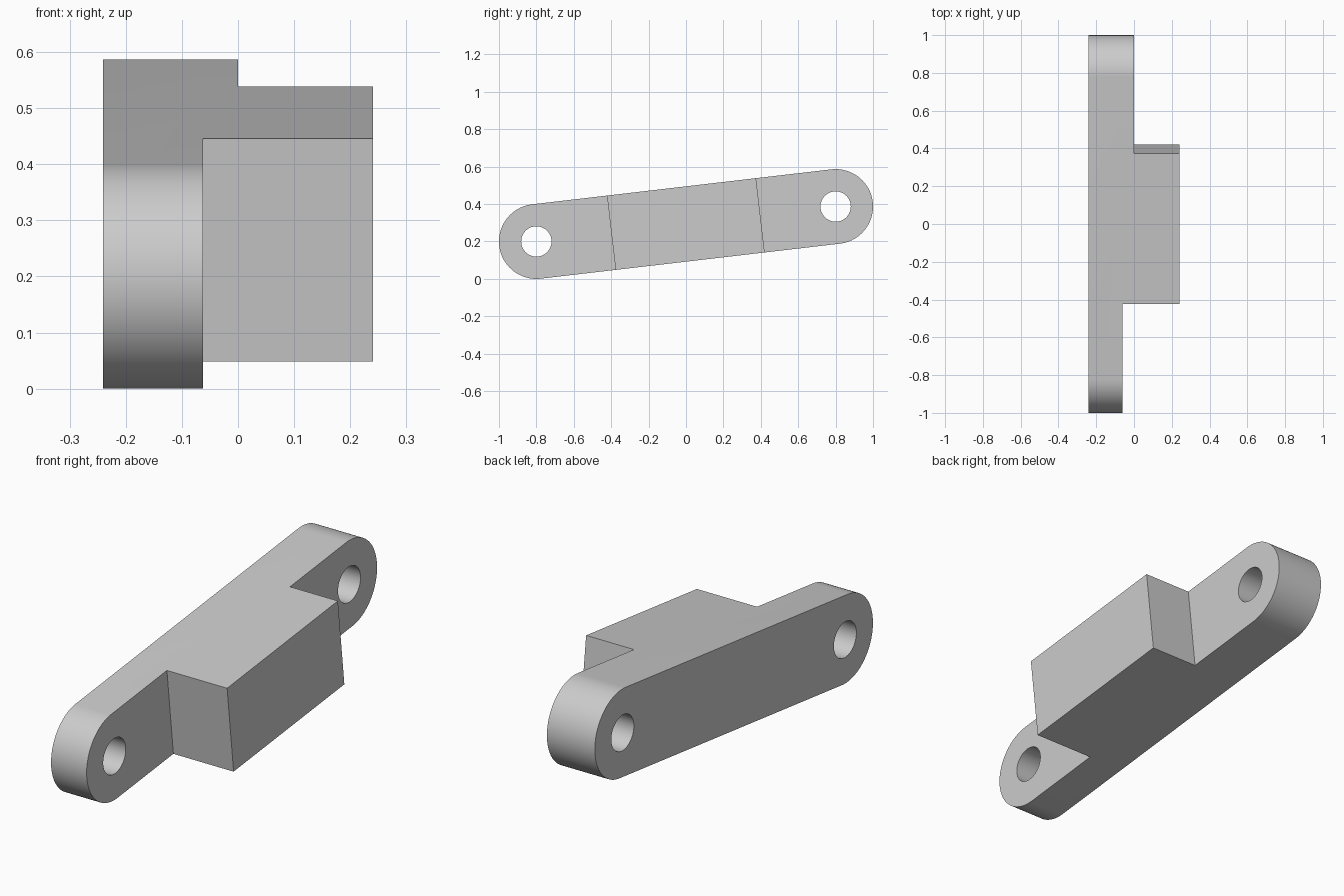
import bpy, bmesh
from math import atan2, cos, sin, pi, hypot
from mathutils import Matrix

cube = bpy.data.objects.get("Cube")
if cube:
    bpy.data.objects.remove(cube, do_unlink=True)

RADIUS, HOLE = 0.2, 0.081
RISE, RUN = 0.187, 1.6
HALF = hypot(RISE, RUN) / 2          # half the distance between hole centres
MID_Z = RADIUS + RISE / 2

grey = bpy.data.materials.new("plain grey")
grey.use_nodes = True
colour = (0.6, 0.6, 0.6, 1)
grey.diffuse_color = colour
grey.node_tree.nodes["Principled BSDF"].inputs["Base Color"].default_value = colour


def prism(name, points, depth):
    """Extrude a closed 3D outline along a vector."""
    bm = bmesh.new()
    face = bm.faces.new([bm.verts.new(p) for p in points])
    extruded = bmesh.ops.extrude_face_region(bm, geom=[face])["geom"]
    bmesh.ops.translate(bm, vec=depth, verts=[v for v in extruded if isinstance(v, bmesh.types.BMVert)])
    bmesh.ops.recalc_face_normals(bm, faces=bm.faces)
    mesh = bpy.data.meshes.new(name)
    bm.to_mesh(mesh)
    bm.free()
    obj = bpy.data.objects.new(name, mesh)
    bpy.context.collection.objects.link(obj)
    mesh.materials.append(grey)
    return obj


def arc(y, radius, start, sweep, steps):
    return [(-0.5, y + radius * cos(start + sweep * i / steps),
             radius * sin(start + sweep * i / steps)) for i in range(steps + 1)]


def combine(obj, tool, operation):
    mod = obj.modifiers.new(operation, 'BOOLEAN')
    mod.operation, mod.solver, mod.object = operation, 'EXACT', tool
    bpy.ops.object.modifier_apply(modifier=mod.name)
    bpy.data.objects.remove(tool, do_unlink=True)


# Stepped plan: thin front lug, thick middle block, medium rear lug
plan = [(-0.241, -1.2), (-0.062, -1.2), (-0.062, -0.402), (0.241, -0.402),
        (0.241, 0.4), (0, 0.4), (0, 1.2), (-0.241, 1.2)]
link = prism("mounting_link", [(x, y, -0.4) for x, y in plan], (0, 0, 0.8))
bpy.context.view_layer.objects.active = link
link.select_set(True)

# Round the ends with a slot-shaped side profile
slot = arc(HALF, RADIUS, -pi / 2, pi, 48) + arc(-HALF, RADIUS, pi / 2, pi, 48)
combine(link, prism("slot_profile", slot, (1, 0, 0)), 'INTERSECT')

# Drill a hole through each lug
for y in (-HALF, HALF):
    circle = arc(y, HOLE, 0, 2 * pi, 64)[:-1]
    combine(link, prism("hole_cutter", circle, (1, 0, 0)), 'DIFFERENCE')

# Tilt the link so the rear is higher
tilt = Matrix.Rotation(atan2(RISE, RUN), 4, 'X')
link.data.transform(Matrix.Translation((0, 0, MID_Z)) @ tilt)
bpy.ops.object.shade_smooth_by_angle(angle=pi / 6)
